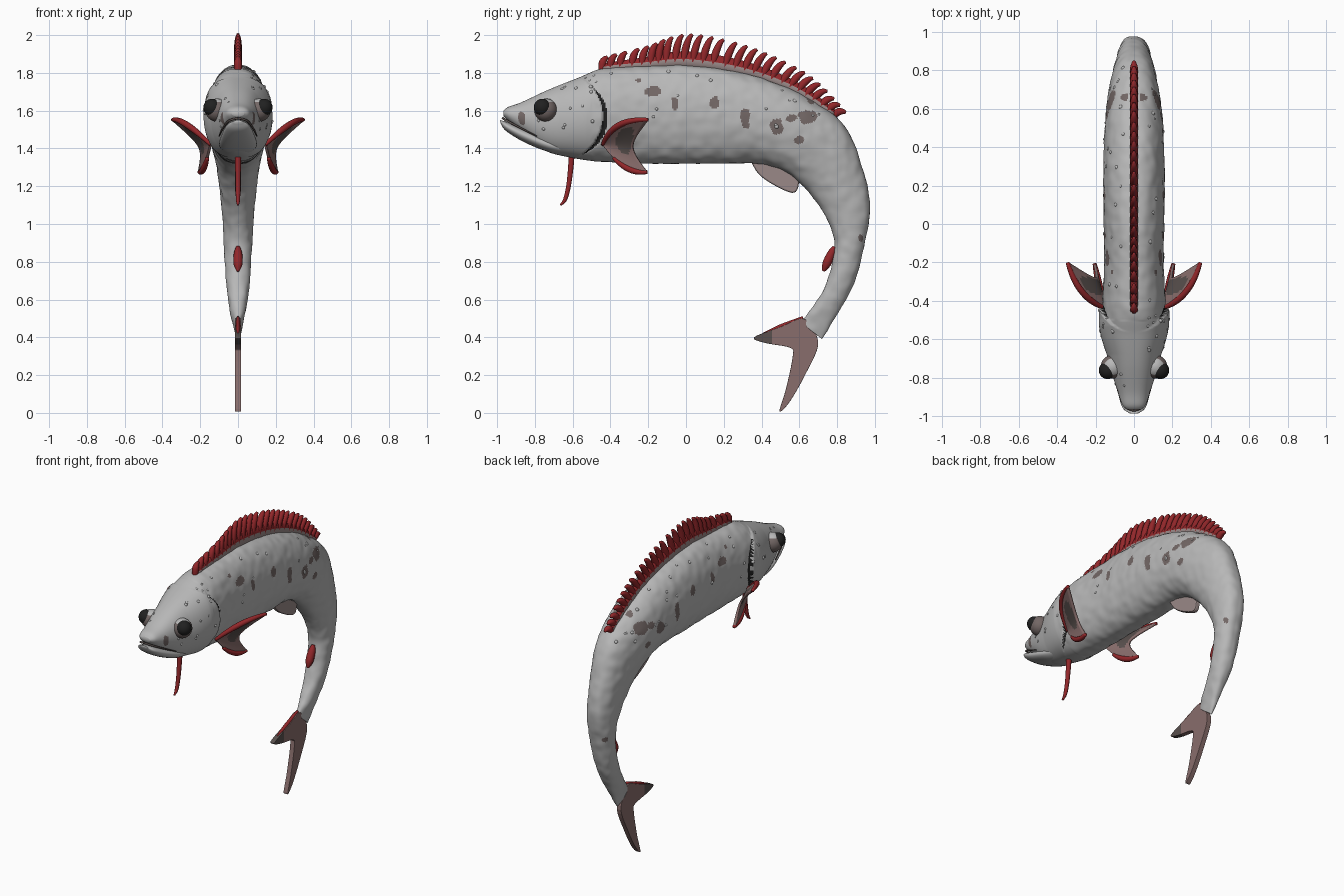
import bpy, bmesh, math, random
from mathutils import Vector, noise

random.seed(4)
if "Cube" in bpy.data.objects:
    bpy.data.objects.remove(bpy.data.objects["Cube"])


def material(name, r, g, b):
    m = bpy.data.materials.new(name)
    m.use_nodes = True
    m.diffuse_color = (r, g, b, 1)
    bsdf = m.node_tree.nodes["Principled BSDF"]
    bsdf.inputs["Base Color"].default_value = (r, g, b, 1)
    bsdf.inputs["Roughness"].default_value = 0.7
    return m


SKIN = material("pale grey skin", 0.48, 0.48, 0.48)
SPOT = material("brown grey spot", 0.17, 0.135, 0.13)
BLACK = material("black", 0.015, 0.015, 0.015)
RED = material("fin red", 0.29, 0.02, 0.023)
WEB = material("dusky pink web", 0.25, 0.155, 0.15)
PALE = material("pale pink grey web", 0.32, 0.25, 0.245)
DARK = material("dark web", 0.1, 0.08, 0.075)


def finish(name, bm, mats, smooth=True):
    bmesh.ops.recalc_face_normals(bm, faces=bm.faces)
    me = bpy.data.meshes.new(name)
    bm.to_mesh(me)
    bm.free()
    for m in mats:
        me.materials.append(m)
    for p in me.polygons:
        p.use_smooth = smooth
    ob = bpy.data.objects.new(name, me)
    bpy.context.collection.objects.link(ob)
    return ob


def spline(rows, n):
    """Smooth samples through rows of numbers, n per span."""
    rows = [Vector(r) for r in rows]
    out = []
    for i in range(len(rows) - 1):
        a, b, c, d = (rows[min(max(i + k, 0), len(rows) - 1)] for k in (-1, 0, 1, 2))
        for j in range(n):
            t = j / n
            out.append(b + (c - a) * (t / 2) + (a * 2 - b * 5 + c * 4 - d) * (t * t / 2)
                       + (b * 3 - a - c * 3 + d) * (t ** 3 / 2))
    return out + [rows[-1]]


def loft(bm, rings, closed=True):
    vs = [[bm.verts.new(p) for p in ring] for ring in rings]
    n = len(vs[0])
    for a, b in zip(vs, vs[1:]):
        for k in range(n if closed else n - 1):
            bm.faces.new((a[k], a[(k + 1) % n], b[(k + 1) % n], b[k]))
    if closed:
        bm.faces.new(vs[0])
        bm.faces.new(vs[-1])


def tube(bm, rows, n=6, sides=10):
    """Tapered tube through rows of x, y, z, radius."""
    path = spline(rows, n)
    rings = []
    for i, p in enumerate(path):
        c = p.to_3d()
        t = (path[min(i + 1, len(path) - 1)].to_3d() - path[max(i - 1, 0)].to_3d()).normalized()
        u = (Vector((1, 0, 0)) - t * t.x).normalized()
        w = t.cross(u)
        angles = [math.tau * k / sides for k in range(sides)]
        rings.append([c + (u * math.cos(a) + w * math.sin(a)) * p[3] for a in angles])
    loft(bm, rings)


def section(row, sides, power=0.85):
    """Flattened oval between a top and a bottom point."""
    top, low = Vector((0, row[0], row[1])), Vector((0, row[2], row[3]))
    ring = []
    for k in range(sides):
        a = math.tau * k / sides
        c, s = math.cos(a), math.sin(a)
        x = math.copysign(abs(c) ** power, c) * row[4]
        ring.append((top + low) / 2 + (top - low) / 2 * s + Vector((x, 0, 0)))
    return ring


# Body stations: top y, top z, bottom y, bottom z, half width
STEP = 24
stations = spline([
    (-.965, 1.6, -.965, 1.57, .035), (-.94, 1.62, -.94, 1.545, .06),
    (-.87, 1.645, -.87, 1.485, .085), (-.73, 1.71, -.75, 1.39, .125),
    (-.58, 1.77, -.6, 1.35, .16), (-.44, 1.82, -.45, 1.33, .165),
    (-.2, 1.835, -.2, 1.32, .155), (0, 1.84, 0, 1.32, .157),
    (.25, 1.81, .2, 1.32, .16), (.48, 1.745, .36, 1.32, .155),
    (.68, 1.645, .5, 1.29, .145), (.84, 1.52, .61, 1.21, .122),
    (.93, 1.31, .71, 1.09, .098), (.975, 1.1, .77, .97, .083),
    (.95, .915, .785, .85, .074), (.895, .7, .74, .68, .062),
    (.815, .545, .67, .56, .044), (.72, .39, .61, .48, .018)], STEP)


def gill(p):
    """Distance from the cheek centre, and half width of the dark slit at p."""
    dy, dz = p.y + .68, p.z - 1.57
    a = math.atan2(dz, dy)
    slit = .013 * math.cos((a + .15) / .85 * math.pi / 2) if abs(a + .15) < .85 else 0
    return math.hypot(dy, dz), slit


bm = bmesh.new()
loft(bm, [section(r, 160) for r in stations])
for v in bm.verts:
    d, slit = gill(v.co)
    if v.co.y > -.68 and d < .24:
        v.co.x *= 1 + .1 * min(1, (v.co.y + .68) / .15)
    elif slit and d < .24 + slit * 2:
        v.co.x *= .97
bm.normal_update()
for v in bm.verts:
    lumps = noise.noise(v.co * 18) * .004 if v.co.y > -.5 else 0
    v.co += v.normal * lumps

# Blotches: y, z, half length, half height
blotches = [(-.87, 1.56, .02, .035), (-.175, 1.7, .045, .025), (-.06, 1.64, .018, .035),
            (.15, 1.64, .024, .035), (.315, 1.56, .024, .06), (.48, 1.515, .035, .042),
            (.645, 1.565, .05, .038), (.56, 1.56, .03, .02), (.6, 1.445, .026, .02),
            (.665, 1.655, .025, .02), (-.25, 1.76, .014, .01), (.925, .925, .014, .018)]
for f in bm.faces:
    c = f.calc_center_median()
    d, slit = gill(c)
    wobble = 1 + noise.noise(c * 30) * .6
    if slit and .24 < d < .24 + slit * 2:
        f.material_index = 2
    elif abs(c.x) > .03 and any(((c.y - y) / a) ** 2 + ((c.z - z) / b) ** 2 < wobble
                                for y, z, a, b in blotches):
        f.material_index = 1
body = finish("body", bm, [SKIN, SPOT, BLACK])

# Lower jaw and mouth crease
bm = bmesh.new()
loft(bm, [section(r, 32) for r in spline([
    (-.985, 1.55, -.98, 1.53, .025), (-.95, 1.54, -.95, 1.49, .062),
    (-.85, 1.5, -.85, 1.43, .088), (-.74, 1.46, -.72, 1.38, .1),
    (-.6, 1.43, -.58, 1.36, .08)], 6)])
finish("lower_jaw", bm, [SKIN])
bm = bmesh.new()
for s in (1, -1):
    tube(bm, [(0, -.97, 1.56, .006), (s * .05, -.945, 1.545, .006),
              (s * .084, -.86, 1.5, .005), (s * .1, -.79, 1.465, .003)])
finish("mouth_crease", bm, [DARK])

# Eyes: brown socket with a pale lid on top, black pupil outside
for s, side in ((1, "left"), (-1, "right")):
    for part, mats, pos, r in (("eye_socket", [SPOT, SKIN], (.112, -.742, 1.603), .061),
                               ("eye_pupil", [BLACK], (.137, -.76, 1.617), .046)):
        bm = bmesh.new()
        bmesh.ops.create_uvsphere(bm, u_segments=32, v_segments=20, radius=r)
        for f in bm.faces:
            f.material_index = int(len(mats) > 1 and f.calc_center_median().z > r * .75)
        bmesh.ops.translate(bm, verts=bm.verts, vec=(s * pos[0], pos[1], pos[2]))
        finish(side + "_" + part, bm, mats)

# Warty bumps half sunk into the back and flanks
bm = bmesh.new()
warty = [v for v in body.data.vertices if v.co.y > -.85 and v.co.z > 1.5 and abs(v.co.x) > .05]
for v in random.sample(warty, 70):
    r = random.uniform(.007, .013)
    made = bmesh.ops.create_icosphere(bm, subdivisions=2, radius=r)
    bmesh.ops.translate(bm, verts=made["verts"], vec=v.co - v.normal * r * .5)
finish("skin_bumps", bm, [SKIN])

# Dorsal fin: hooked spines joined by a low web
first, last, count = 5 * STEP, int(10.65 * STEP), 27
heights = spline([(.06, 0), (.11, 0), (.165, 0), (.15, 0), (.125, 0), (.1, 0), (.05, 0)], 20)
spines, web = bmesh.new(), []
for i in range(count):
    f = i / (count - 1)
    k = round(first + f * (last - first))
    p, q = stations[k], stations[k + 1]
    base = Vector((0, p[0], p[1]))
    back = Vector((0, q[0] - p[0], q[1] - p[1])).normalized()
    up = Vector((0, -back.z, back.y))
    h = heights[round(f * 120)].x
    tips = ((-.02, -.01, .018), (h * .5, .002, .021), (h * .85, .018, .016), (h, .036, .008))
    tube(spines, [(*(base + up * a + back * b), r) for a, b, r in tips])
    web.append([base + up * a + Vector((w, 0, 0)) for a, w in
                ((-.02, .022), (h * .2, .018), (h * .45, .008),
                 (h * .45, -.008), (h * .2, -.018), (-.02, -.022))])
finish("dorsal_spines", spines, [RED])
bm = bmesh.new()
loft(bm, web)
for i, f in enumerate(bm.faces):
    f.material_index = 0 if i % 6 in (0, 4) else 1
finish("dorsal_web", bm, [PALE, RED])

# Pectoral fins: curved web between two red rays
root = Vector((.145, -.44, 1.42))
rays = spline([(.29, -.39, 1.56, .345, -.2, 1.552), (.18, -.36, 1.42, .205, -.28, 1.41),
               (.18, -.33, 1.26, .205, -.205, 1.275)], 10)
for s, side in ((1, "left"), (-1, "right")):
    flip = Vector((s, 1, 1))
    bm, rows = bmesh.new(), []
    for ray in rays:
        mid, tip = Vector(ray[:3]), Vector(ray[3:])
        rows.append([flip * (root * (1 - t) ** 2 + mid * 2 * t * (1 - t) + tip * t * t)
                     for t in (j / 16 for j in range(17))])
    edges = rows[0], rows[-1][4:]
    loft(bm, rows, closed=False)
    for i, f in enumerate(bm.faces):
        a, t = i // 16 / 20 - .38, (i % 16) / 16 - .66
        f.material_index = int((a / .25) ** 2 + (t / .25) ** 2 < 1)
    fin = finish(side + "_pectoral_web", bm, [WEB, DARK])
    thick = fin.modifiers.new("thickness", "SOLIDIFY")
    thick.thickness, thick.offset = .014, 0
    bm = bmesh.new()
    for edge in edges:
        n = len(edge) - 1
        tube(bm, [(*p, .01 + .007 * math.sin(math.pi * i / n)) for i, p in enumerate(edge)], 2)
    finish(side + "_pectoral_rays", bm, [RED])

# Chin barbel
bm = bmesh.new()
tube(bm, [(0, -.605, 1.38, .017), (0, -.61, 1.3, .015), (0, -.622, 1.2, .013),
          (0, -.64, 1.13, .011), (0, -.665, 1.1, .005)], 8)
finish("chin_barbel", bm, [RED])


def plate(name, outline, half, mats, cut=None):
    """Flat median fin; faces ahead of the cut take the second colour."""
    bm = bmesh.new()
    pts = spline(outline + outline[:1], 5)[:-1]
    bm.faces.new([bm.verts.new((0, p[0], p[1])) for p in pts])
    if cut:
        bmesh.ops.bisect_plane(bm, geom=bm.verts[:] + bm.edges[:] + bm.faces[:],
                               plane_co=(0, cut, 0), plane_no=(0, 1, 0))
        for f in bm.faces:
            f.material_index = int(f.calc_center_bounds().y < cut)
    ob = finish(name, bm, mats, smooth=False)
    m = ob.modifiers.new("thickness", "SOLIDIFY")
    m.thickness, m.offset = half * 2, 0
    b = ob.modifiers.new("soft_rim", "BEVEL")
    b.width, b.segments = half * .6, 2


# Median fins
plate("tail_fin", [(.66, .47), (.61, .5), (.5, .455), (.36, .4), (.42, .37), (.55, .345),
                   (.565, .3), (.53, .13), (.495, .008), (.55, .06), (.63, .2), (.7, .36)],
      .016, [WEB, DARK], .455)
plate("belly_fin", [(.34, 1.34), (.38, 1.27), (.45, 1.215), (.56, 1.165), (.595, 1.2),
                    (.585, 1.28), (.5, 1.36)], .015, [PALE])
bm = bmesh.new()
tube(bm, [(0, .62, .505, .008), (0, .5, .457, .012), (0, .41, .42, .005)])
finish("tail_fin_red_edge", bm, [RED])
bm = bmesh.new()
tube(bm, [(0, .785, .88, .01), (0, .77, .845, .022), (0, .745, .79, .024), (0, .727, .75, .008)])
finish("small_anal_fin", bm, [RED])
